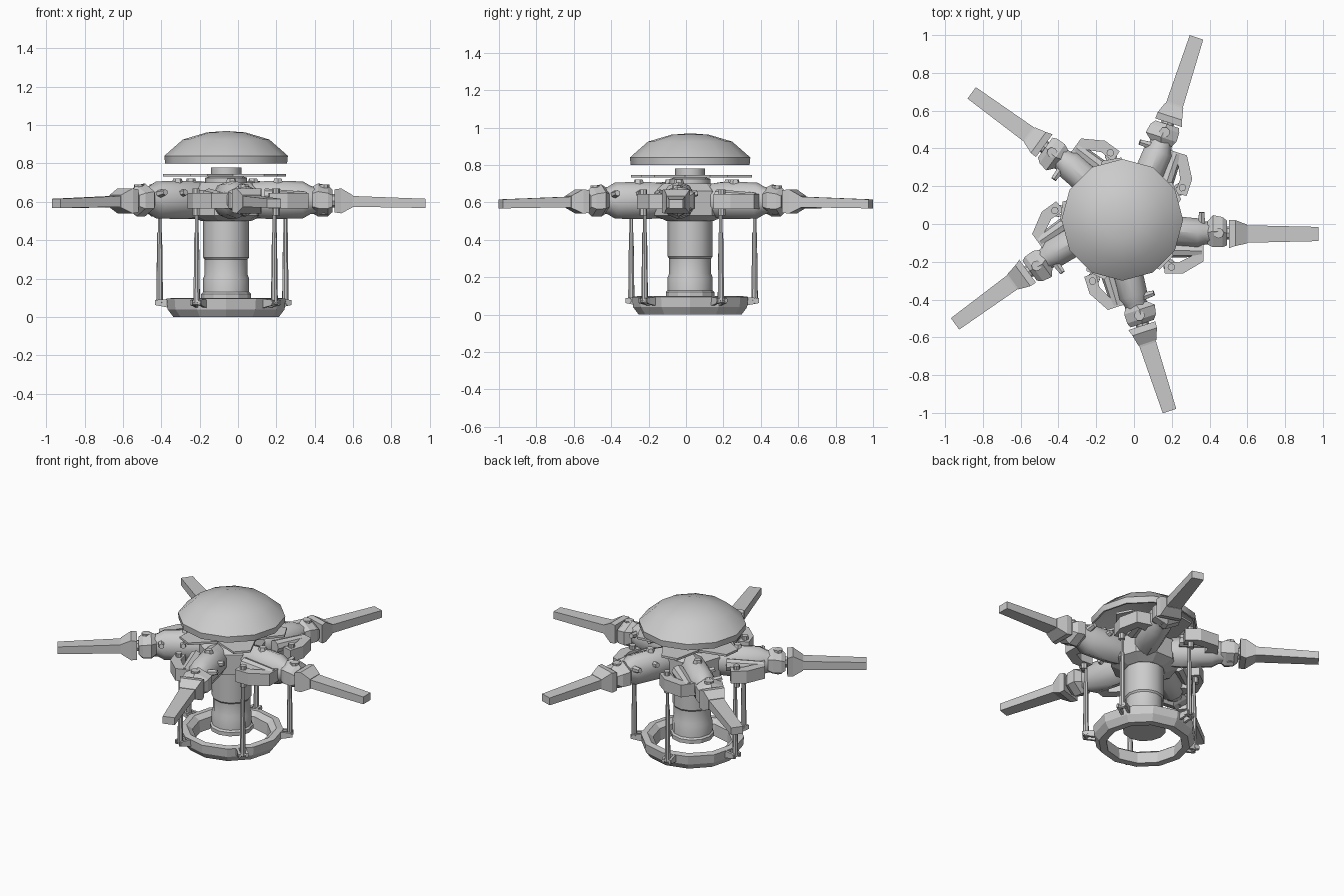
import bpy, bmesh, math
from mathutils import Matrix, Vector

if "Cube" in bpy.data.objects:
    bpy.data.objects.remove(bpy.data.objects["Cube"])

HUB = Matrix.Translation((-0.062, 0.022, 0))


def finish(name, bm, M=HUB, smooth=None):
    bmesh.ops.recalc_face_normals(bm, faces=bm.faces)
    me = bpy.data.meshes.new(name)
    bm.to_mesh(me)
    bm.free()
    ob = bpy.data.objects.new(name, me)
    bpy.context.collection.objects.link(ob)
    ob.matrix_world = M
    if smooth:
        bpy.ops.object.select_all(action='DESELECT')
        ob.select_set(True)
        bpy.context.view_layer.objects.active = ob
        bpy.ops.object.shade_smooth_by_angle(angle=math.radians(smooth))
    return ob


def skin(bm, rings, cap=True, loop=False):
    vs = [[bm.verts.new(p) for p in r] for r in rings]
    n = len(vs[0])
    for i in range(len(vs) if loop else len(vs) - 1):
        a, b = vs[i], vs[(i + 1) % len(vs)]
        for j in range(n):
            k = (j + 1) % n
            bm.faces.new((a[j], a[k], b[k], b[j]))
    if cap and not loop:
        bm.faces.new(vs[0])
        bm.faces.new(vs[-1])


def lathe(name, profile, n, M=HUB, cap=True, loop=False, smooth=None):
    bm = bmesh.new()
    skin(bm, [[(r * math.cos(2 * math.pi * j / n), r * math.sin(2 * math.pi * j / n), z)
               for j in range(n)] for r, z in profile], cap, loop)
    return finish(name, bm, M, smooth)


def loft(name, sections, M, n=4, smooth=None):
    """sections along local x: (x, y centre, z centre, half width, half height)"""
    bm = bmesh.new()
    k = 1 / math.cos(math.pi / n)
    skin(bm, [[(x, y + k * w * math.cos(math.pi * (2 * j + 1) / n),
                z + k * h * math.sin(math.pi * (2 * j + 1) / n)) for j in range(n)]
              for x, y, z, w, h in sections])
    return finish(name, bm, M, smooth)


def rod(name, a, b, r1, r2, M, n=8):
    a, b = Vector(a), Vector(b)
    d = b - a
    bm = bmesh.new()
    bmesh.ops.create_cone(bm, cap_ends=True, segments=n, radius1=r1, radius2=r2,
                          depth=d.length,
                          matrix=Matrix.Translation((a + b) / 2) @ d.to_track_quat('Z', 'Y').to_matrix().to_4x4())
    return finish(name, bm, M, 40)


def slab(name, pts, z0, z1, M):
    bm = bmesh.new()
    skin(bm, [[(x, y, z) for x, y in pts] for z in (z0, z1)])
    return finish(name, bm, M)


# Mast, collar and hub core
lathe("mast", [(0.12, 0.10), (0.12, 0.20), (0.112, 0.22), (0.112, 0.30), (0.12, 0.31), (0.12, 0.52)],
      12, smooth=35)
lathe("mast_collar", [(0.13, 0.095), (0.13, 0.12), (0.12, 0.13)], 12)
lathe("hub_core", [(0.13, 0.50), (0.20, 0.53), (0.20, 0.66), (0.15, 0.70)], 10)
lathe("mast_cap", [(0.11, 0.69), (0.11, 0.725), (0.08, 0.735), (0.08, 0.78)], 12, smooth=35)

# Open domed cover with a flat star plate under it
dome = lathe("dome_cover", [(0.318, 0.80), (0.322, 0.84), (0.225, 0.925), (0.10, 0.962), (0.02, 0.968)],
             12, smooth=35)
bm = bmesh.new()
bm.from_mesh(dome.data)
bmesh.ops.delete(bm, geom=[f for f in bm.faces if f.calc_center_median().z < 0.801], context='FACES_ONLY')
bm.to_mesh(dome.data)
bm.free()
shell = dome.modifiers.new("shell", 'SOLIDIFY')
shell.thickness = 0.012
star = []
for i in range(5):
    for da, r in ((-9, 0.33), (9, 0.33), (36, 0.2)):
        t = math.radians(72 * i + 28 + da)
        star.append((r * math.cos(t), r * math.sin(t)))
slab("star_plate", star, 0.732, 0.746, HUB)

# Control ring at the bottom
lathe("control_ring", [(0.275, 0.0), (0.305, 0.04), (0.31, 0.095), (0.27, 0.10), (0.235, 0.075), (0.23, 0.0)],
      12, loop=True)

for i in range(5):
    M = HUB @ Matrix.Rotation(math.radians(72 * i), 4, 'Z')
    s = str(i + 1)
    y = -0.07
    # Root sleeve and clamp
    loft("arm_sleeve_" + s, [(0.08, -0.04, 0.61, 0.07, 0.08), (0.22, -0.055, 0.61, 0.08, 0.095),
                             (0.40, y, 0.61, 0.078, 0.092), (0.44, y, 0.61, 0.06, 0.07),
                             (0.50, y, 0.605, 0.06, 0.06)], M, 10, 40)
    loft("arm_clamp_" + s, [(0.45, y, 0.61, 0.06, 0.06), (0.48, y + 0.01, 0.61, 0.085, 0.075),
                            (0.53, y + 0.005, 0.605, 0.08, 0.07), (0.555, y, 0.605, 0.065, 0.05)], M, 6)
    rod("clamp_pin_" + s, (0.51, y, 0.535), (0.51, y, 0.69), 0.028, 0.028, M)
    rod("joint_core_" + s, (0.54, y, 0.605), (0.58, y, 0.605), 0.035, 0.035, M)
    # Flared cuff and blade stub
    loft("blade_cuff_" + s, [(0.565, y - 0.005, 0.605, 0.075, 0.06), (0.60, y, 0.605, 0.068, 0.065),
                             (0.66, -0.075, 0.603, 0.05, 0.032)], M)
    loft("blade_" + s, [(0.62, -0.075, 0.605, 0.048, 0.034), (0.67, -0.075, 0.602, 0.046, 0.028),
                        (1.04, -0.075, 0.592, 0.0375, 0.024)], M)
    # Curved pitch horn on the side of the sleeve
    slab("pitch_horn_" + s, [(0.22, -0.22), (0.225, -0.285), (0.32, -0.285), (0.43, -0.22), (0.43, -0.10),
                             (0.34, -0.10), (0.37, -0.19), (0.30, -0.225)], 0.565, 0.645, M)
    rod("damper_" + s, (0.20, -0.16, 0.63), (0.42, -0.165, 0.62), 0.04, 0.032, M)
    rod("horn_bolt_" + s, (0.26, -0.25, 0.53), (0.26, -0.25, 0.67), 0.02, 0.02, M)
    # Small side lugs
    for j, x in enumerate((0.29, 0.42)):
        rod("side_lug_%s_%d" % (s, j + 1), (x, -0.02, 0.64), (x, 0.04, 0.65), 0.022, 0.016, M, 6)
    rod("top_bracket_" + s, (0.27, -0.06, 0.68), (0.27, -0.06, 0.722), 0.035, 0.022, M, 6)

    # Pitch link with rod ends and ring lugs
    L = HUB @ Matrix.Rotation(math.radians(72 * i + 28), 4, 'Z')
    rod("pitch_link_" + s, (0.35, 0, 0.07), (0.35, 0, 0.44), 0.018, 0.013, L)
    rod("link_top_" + s, (0.35, 0, 0.43), (0.35, 0, 0.57), 0.010, 0.010, L, 6)
    rod("link_joint_" + s, (0.35, -0.032, 0.075), (0.35, 0.032, 0.075), 0.016, 0.016, L)
    for side in (-1, 1):
        loft("ring_lug_%s_%s" % (s, "a" if side < 0 else "b"),
             [(0.28, side * 0.022, 0.07, 0.009, 0.025), (0.37, side * 0.022, 0.075, 0.006, 0.013)], L)
